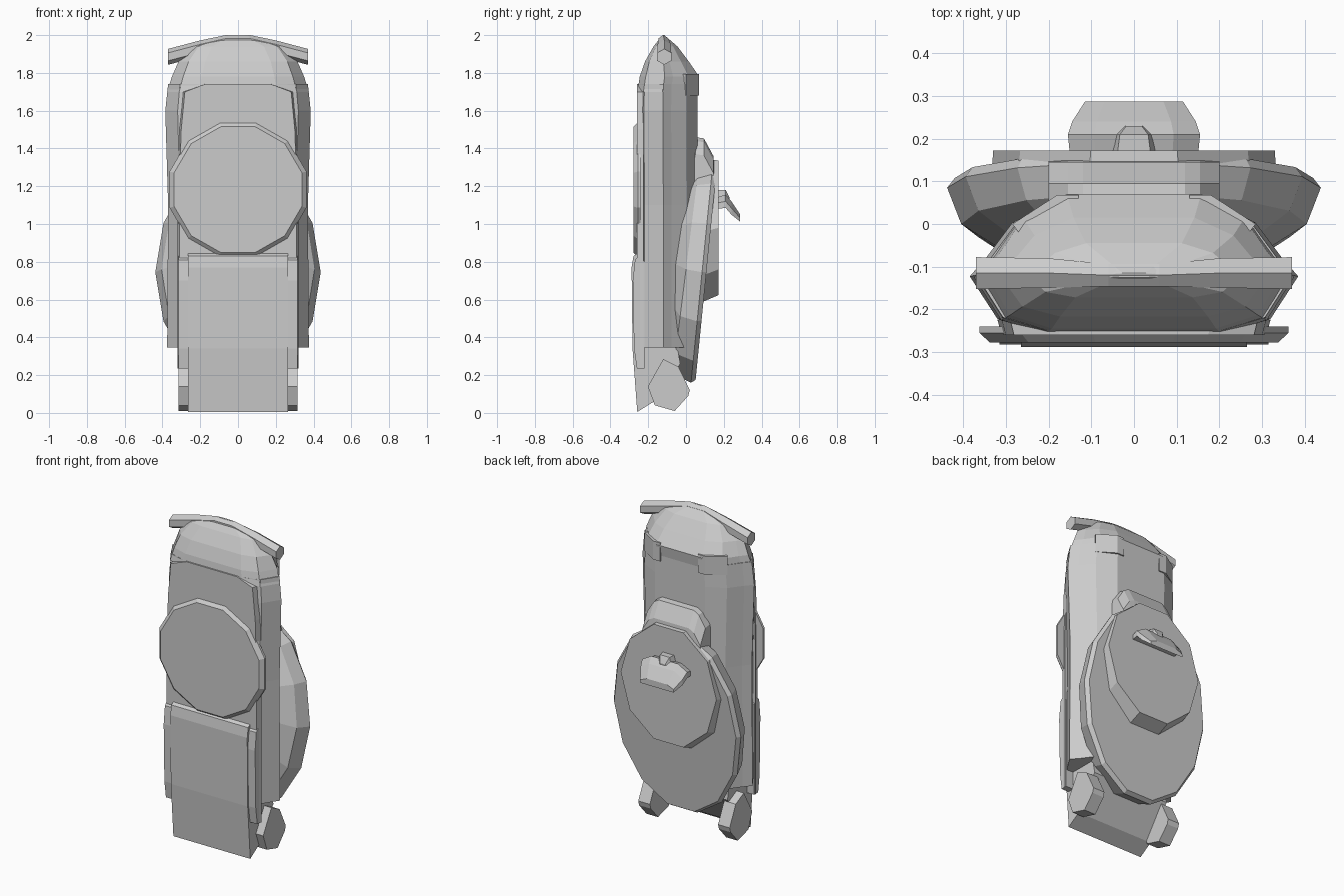
import bpy, bmesh, math


def loft(name, rings):
    """Skin closed rings of equal point count and cap both ends."""
    bm = bmesh.new()
    rows = [[bm.verts.new(p) for p in r] for r in rings]
    n = len(rows[0])
    for a, b in zip(rows, rows[1:]):
        for i in range(n):
            j = (i + 1) % n
            bm.faces.new((a[i], a[j], b[j], b[i]))
    bm.faces.new(rows[0])
    bm.faces.new(rows[-1])
    bmesh.ops.recalc_face_normals(bm, faces=bm.faces)
    me = bpy.data.meshes.new(name)
    bm.to_mesh(me)
    bm.free()
    ob = bpy.data.objects.new(name, me)
    bpy.context.collection.objects.link(ob)
    return ob


def side_prism(name, profile, x0, x1):
    return loft(name, [[(x, y, z) for y, z in profile] for x in (x0, x1)])


def mirror_x(ob):
    ob.modifiers.new("mirror", 'MIRROR')
    return ob


def both_sides(half):
    return half + [(-x, z) for x, z in reversed(half) if x > 0]


def disc(cz, rx, rz, y, slope, n):
    """Leaning elliptical ring in the xz plane."""
    out = []
    for i in range(n):
        a = 2 * math.pi * (i + 0.5) / n
        dz = rz * math.cos(a)
        out.append((rx * math.sin(a), y + slope * dz, cz + dz))
    return out


# Main column and the rounded cap on top of it
section = [(0.45, 1), (0.74, 0.82), (0.9, 0.56), (1, 0.42), (0.83, 0.1), (0.55, 0)]


def level(z, yf, yb, w):
    half = [(u * w, yf + (yb - yf) * v) for u, v in section]
    return [(x, y, z) for x, y in half + [(-x, y) for x, y in reversed(half)]]


loft("main_column", [level(*l) for l in (
    (0.345, -0.25, 0.06, 0.375), (1.1, -0.25, 0.06, 0.37),
    (1.6, -0.255, 0.06, 0.385), (1.74, -0.25, 0.06, 0.37))])
loft("top_cap", [level(*l) for l in (
    (1.7, -0.257, 0.058, 0.375), (1.78, -0.245, 0.07, 0.35), (1.86, -0.217, 0.015, 0.315),
    (1.94, -0.172, -0.045, 0.25), (2.0, -0.125, -0.115, 0.06))])

# Crossbar with hexagonal ends
bar = []
for x, y, z, ry, rz in ((-0.37, -0.115, 1.885, 0.043, 0.042), (-0.2, -0.115, 1.93, 0.04, 0.042),
                        (-0.06, -0.12, 1.965, 0.03, 0.036), (0.06, -0.12, 1.965, 0.03, 0.036),
                        (0.2, -0.115, 1.93, 0.04, 0.042), (0.37, -0.115, 1.885, 0.043, 0.042)):
    bar.append([(x, y + ry * math.cos(k * math.pi / 3 + math.pi / 6),
                 z + rz * math.sin(k * math.pi / 3 + math.pi / 6)) for k in range(6)])
loft("crossbar", bar)

# Flat front plate, narrower at the top
plate = both_sides([(0.32, 0.235), (0.32, 1.2), (0.31, 1.5), (0.29, 1.7), (0.18, 1.74)])
loft("front_plate", [[(x, -0.225, z) for x, z in plate],
                     [(x * 0.97, -0.26, z) for x, z in plate]])

# Round front panel
loft("front_disc", [disc(1.182, 0.375, 0.37, -0.24, 0, 12),
                    disc(1.182, 0.375, 0.37, -0.255, 0, 12),
                    disc(1.182, 0.35, 0.345, -0.278, 0, 12)])

# Lower front panel reaching the ground
side_prism("lower_front_panel", [(-0.25, 0.85), (-0.278, 0.83), (-0.288, 0.77), (-0.283, 0.34),
                                 (-0.258, 0.005), (-0.17, 0.06), (-0.03, 0.26), (-0.05, 0.37),
                                 (-0.2, 0.4)], -0.265, 0.265)
side_prism("lower_front_edge", [(-0.25, 0.83), (-0.27, 0.81), (-0.282, 0.7), (-0.275, 0.34),
                                (-0.26, 0.235), (-0.22, 0.235), (-0.22, 0.8)], -0.315, 0.315)

# Wheels
mirror_x(side_prism("wheels", [(-0.12, 0.285), (-0.04, 0.245), (0.02, 0.12), (0.012, 0.09),
                               (-0.06, 0.01), (-0.165, 0.04), (-0.202, 0.14)], 0.235, 0.315))

# Leaning shell on the back
loft("back_shell", [disc(0.79, 0.31, 0.47, -0.06, 0.13, 14),
                    disc(0.76, 0.405, 0.57, 0.0, 0.125, 14),
                    disc(0.745, 0.438, 0.6, 0.085, 0.1, 14),
                    disc(0.745, 0.42, 0.585, 0.108, 0.1, 14)])

# Upright round pad on the shell
loft("back_pad", [disc(0.96, 0.335, 0.4, 0.1, 0.08, 10),
                  disc(0.98, 0.33, 0.375, 0.172, 0, 10)])

# Tab on top of the shell
tab = [(0.03, 1.25), (0.04, 1.41), (0.05, 1.46), (0.095, 1.453), (0.145, 1.36), (0.155, 1.25)]
loft("top_tab", [[(x, y, z - d) for y, z in tab]
                 for x, d in ((-0.2, 0.09), (-0.155, 0.02), (-0.12, 0), (0.12, 0), (0.155, 0.02), (0.2, 0.09))])

# Bent spout with a small ridge
spout = [(0.16, 0.15, 1.14, 1.08), (0.21, 0.155, 1.155, 1.085), (0.24, 0.145, 1.12, 1.05),
         (0.287, 0.115, 1.05, 1.012)]
loft("back_spout", [[(-w, y, b), (w, y, b), (w, y, (t + b) / 2), (w * 0.6, y, t),
                     (-w * 0.6, y, t), (-w, y, (t + b) / 2)] for y, w, t, b in spout])
loft("spout_ridge", [[(-w, y, 1.1), (w, y, 1.1), (w * 0.6, y, t), (-w * 0.6, y, t)]
                     for y, w, t in ((0.165, 0.065, 1.18), (0.21, 0.055, 1.18), (0.23, 0.03, 1.14))])

# Clips under the rear edge of the cap
clip = [(0.13, 0.068), (0.18, 0.068), (0.285, 0.0), (0.27, -0.02), (0.13, 0.03)]
mirror_x(loft("rear_clips", [[(x, y, z) for x, y in clip] for z in (1.68, 1.795)]))
